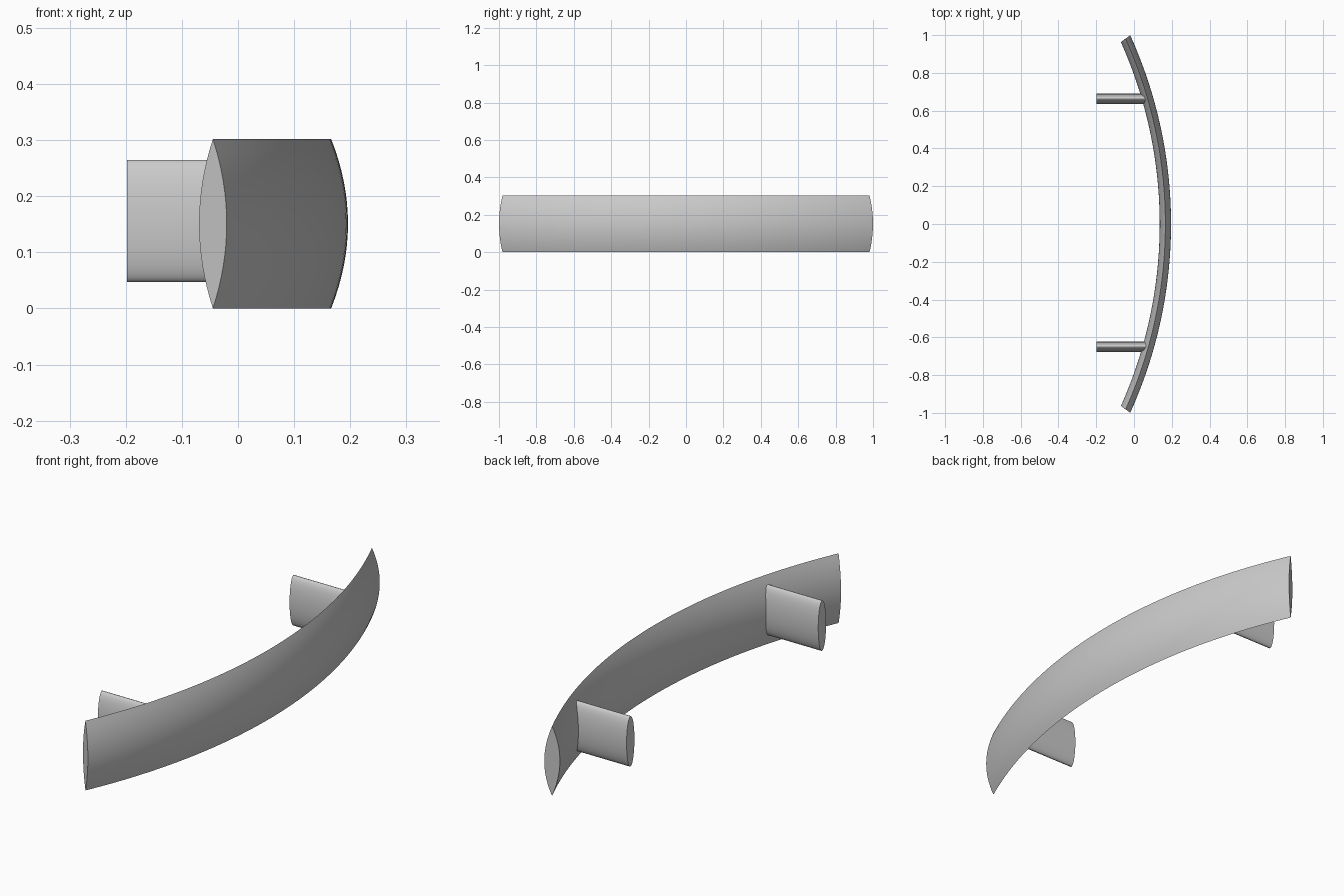
import bpy, bmesh, math

cube = bpy.data.objects.get("Cube")
if cube:
    bpy.data.objects.remove(cube, do_unlink=True)

grey = bpy.data.materials.new("satin grey")
grey.use_nodes = True
colour = (0.6, 0.6, 0.6, 1)
grey.diffuse_color = colour
grey.node_tree.nodes["Principled BSDF"].inputs["Base Color"].default_value = colour


def loft(name, rings):
    """Skin closed rings of points and cap both ends."""
    bm = bmesh.new()
    loops = [[bm.verts.new(p) for p in ring] for ring in rings]
    n = len(loops[0])
    for a, b in zip(loops, loops[1:]):
        for i in range(n):
            j = (i + 1) % n
            bm.faces.new((a[i], a[j], b[j], b[i]))
    bm.faces.new(loops[0])
    bm.faces.new(loops[-1])
    bmesh.ops.recalc_face_normals(bm, faces=bm.faces)
    mesh = bpy.data.meshes.new(name)
    bm.to_mesh(mesh)
    bm.free()
    mesh.materials.append(grey)
    obj = bpy.data.objects.new(name, mesh)
    bpy.context.collection.objects.link(obj)
    bpy.ops.object.select_all(action="DESELECT")
    obj.select_set(True)
    bpy.context.view_layer.objects.active = obj
    bpy.ops.object.shade_smooth_by_angle(angle=math.radians(25))


# Bowed grip: a lens section swept along an arc, with slightly skewed ends
RADIUS, CENTRE_X, MID_Z, HALF_THICK = 2.39, -2.224, 0.151, 0.03
END_ANGLE, SKEW = math.radians(24.24), math.radians(5.3)
SIDE, STEPS = 16, 64
lens = []
for sign in (1, -1):
    for i in range(SIDE):
        t = sign * (2 * i / SIDE - 1)
        lens.append((sign * HALF_THICK * (1 - t * t), MID_Z + t * MID_Z))
rings = []
for s in range(STEPS + 1):
    u = 2 * s / STEPS - 1
    ring = []
    for offset, z in lens:
        angle = u * (END_ANGLE + SKEW * offset)
        r = RADIUS + offset
        ring.append((CENTRE_X + r * math.cos(angle), r * math.sin(angle), z))
    rings.append(ring)
loft("grip", rings)

# Oval mounting posts running from the wall side into the grip
for name, y in (("front_post", -0.65), ("back_post", 0.663)):
    oval = [2 * math.pi * i / 48 for i in range(48)]
    loft(name, [[(x, y + 0.027 * math.cos(a), 0.156 + 0.109 * math.sin(a)) for a in oval]
                for x in (-0.198, 0.065)])
